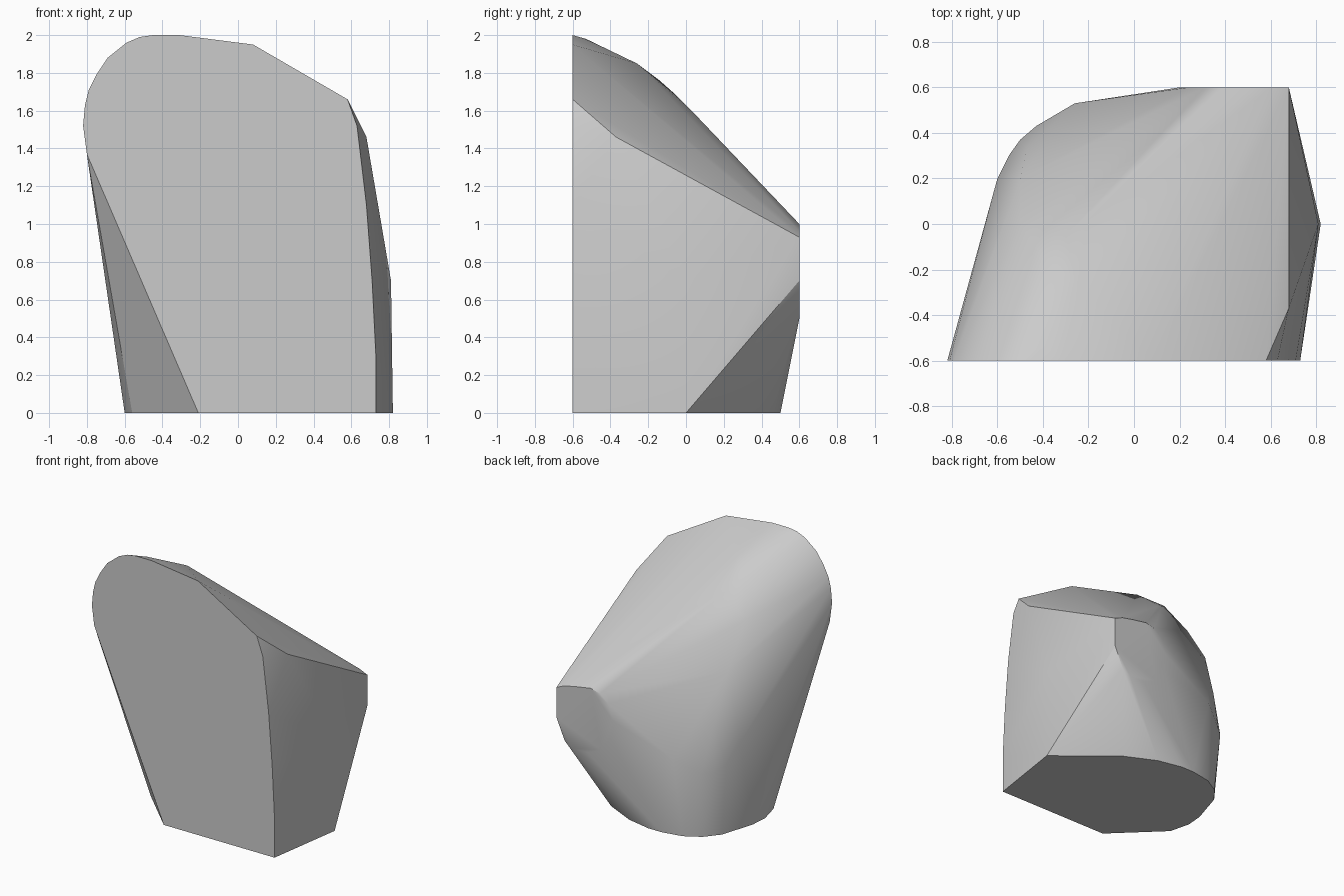
import bpy
import bmesh
import math

# Remove the default cube
default_cube = bpy.data.objects.get("Cube")
if default_cube:
    bpy.data.objects.remove(default_cube, do_unlink=True)

HALF_DEPTH = .6


def make_material(name, colour):
    material = bpy.data.materials.new(name)
    material.use_nodes = True
    material.diffuse_color = colour
    shader = next(node for node in material.node_tree.nodes
                  if node.type == "BSDF_PRINCIPLED")
    shader.inputs["Base Color"].default_value = colour
    return material


def upright_profile(points, depth):
    """Place an (x, z) outline on a plane facing front or back."""
    return [(x, depth, z) for x, z in points]


def ground_profile(points):
    """Place an (x, y) outline on the ground plane."""
    return [(x, y, 0) for x, y in points]


def hull_object(name, points, material):
    """Wrap a tight convex skin around all profile points."""
    mesh = bpy.data.meshes.new(name)
    bm = bmesh.new()
    for point in points:
        bm.verts.new(point)
    result = bmesh.ops.convex_hull(bm, input=bm.verts[:])
    loose = [item for item in result["geom_interior"] + result["geom_unused"]
             if isinstance(item, bmesh.types.BMVert)]
    bmesh.ops.delete(bm, geom=list(set(loose)), context="VERTS")
    # Merge the triangles of the flat front, back and ground faces
    bmesh.ops.dissolve_limit(bm, angle_limit=math.radians(.5),
                             verts=bm.verts[:], edges=bm.edges[:])
    bmesh.ops.recalc_face_normals(bm, faces=bm.faces[:])
    bm.to_mesh(mesh)
    bm.free()
    mesh.materials.append(material)
    body = bpy.data.objects.new(name, mesh)
    bpy.context.collection.objects.link(body)
    bpy.ops.object.select_all(action="DESELECT")
    body.select_set(True)
    bpy.context.view_layer.objects.active = body
    bpy.ops.object.shade_smooth_by_angle(angle=math.radians(30))
    return body


# Large flat front face, rounded at its upper right
front_face = upright_profile([
    (-.21, 0), (-.8, 1.37), (-.82, 1.52), (-.81, 1.63), (-.79, 1.71),
    (-.75, 1.79), (-.69, 1.88), (-.59, 1.96), (-.52, 1.99), (-.45, 2),
    (-.31, 2), (.08, 1.95), (.58, 1.66), (.63, 1.52), (.68, 1.1),
    (.71, .7), (.73, .3), (.73, 0)], -HALF_DEPTH)

# Small flat back face with a rounded outline
back_face = upright_profile([
    (.68, .93), (.61, .96), (.51, .98), (.39, 1), (.31, .98),
    (.24, .92), (.2, .8), (.22, .66), (.3, .55), (.42, .5),
    (.54, .5), (.61, .54), (.68, .7)], HALF_DEPTH)

# Flat ground face
ground_face = ground_profile([
    (.73, -HALF_DEPTH), (.82, 0), (.39, .35), (.16, .46), (-.03, .5),
    (-.14, .5), (-.3, .47), (-.42, .4), (-.51, .29), (-.59, .03),
    (-.6, -.1), (-.56, -.26), (-.21, -HALF_DEPTH)])

# Rounded shoulder bulging between the flat faces
shoulder = [
    (-.4, -.53, 1.98), (-.25, -.26, 1.85), (-.4, -.14, 1.76),
    (-.3, -.05, 1.68), (-.2, .02, 1.61), (-.5, 0, 1.53),
    (-.5, .2, 1.22), (-.47, .33, .85), (-.6, .2, .7),
    (-.55, .3, .55), (-.5, .37, .5), (-.43, .43, .5), (-.26, .53, .6)]

# Corners of the steep side
side_corners = [(.68, -.37, 1.46), (.81, 0, .7)]

stone_grey = make_material("stone grey", (.6, .6, .6, 1))
hull_object("rounded_block",
            front_face + back_face + ground_face + shoulder + side_corners,
            stone_grey)
